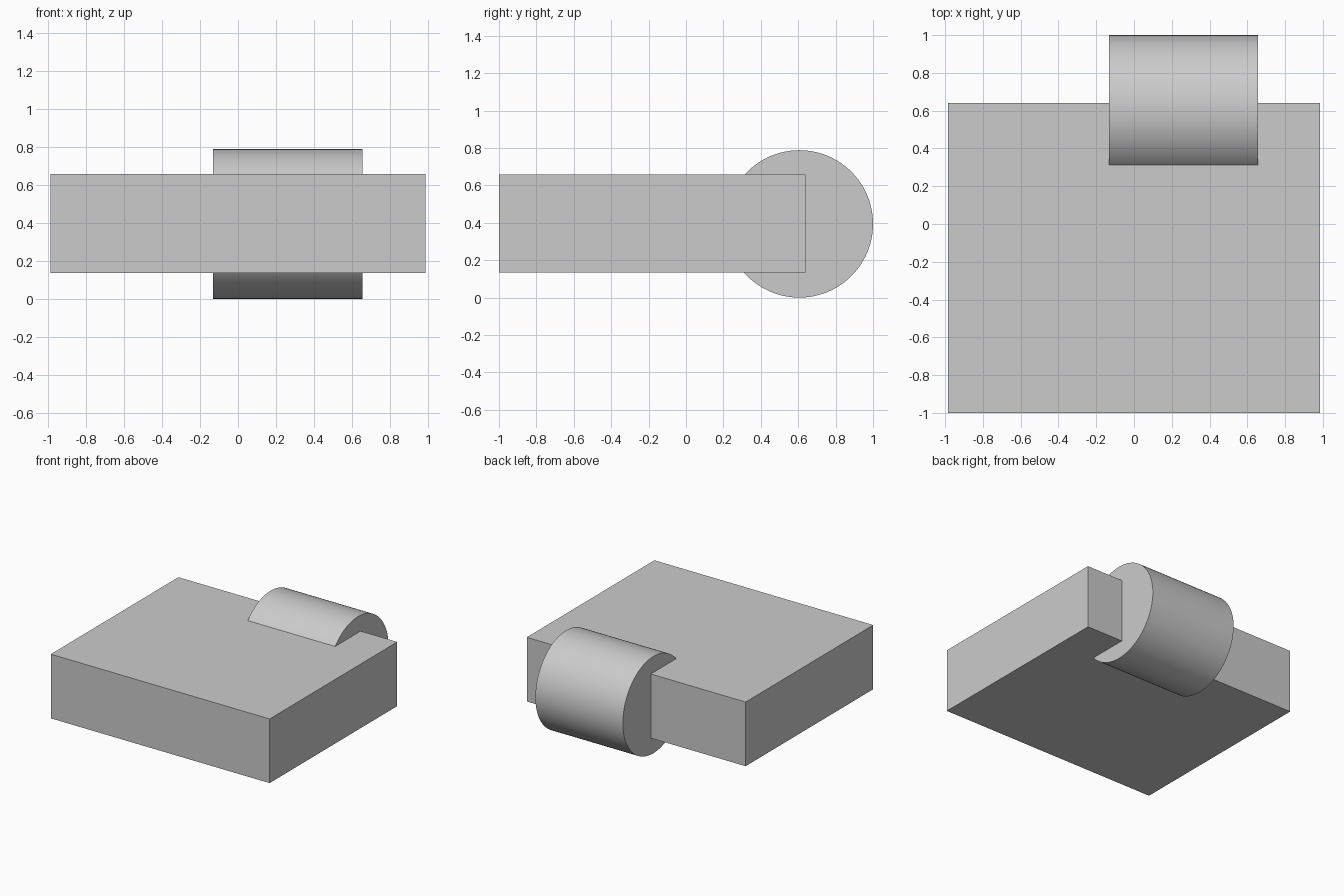
import bpy
import math

default = bpy.data.objects.get("Cube")
if default:
    bpy.data.objects.remove(default, do_unlink=True)

# Single plain grey
GREY = (0.6, 0.6, 0.6, 1.0)
grey = bpy.data.materials.new("light grey")
grey.use_nodes = True
grey.diffuse_color = GREY
grey.node_tree.nodes["Principled BSDF"].inputs["Base Color"].default_value = GREY


def finish(name):
    """Name the active object, apply its transform and colour it."""
    obj = bpy.context.active_object
    obj.name = name
    bpy.ops.object.transform_apply(location=False, rotation=True, scale=True)
    obj.data.materials.append(grey)
    return obj


# Flat slab
bpy.ops.mesh.primitive_cube_add(size=1, location=(0, -0.18, 0.396))
bpy.context.active_object.scale = (1.97, 1.64, 0.522)
finish("slab")

# Round barrel lying along x, set into the back edge of the slab
RADIUS = 0.394
bpy.ops.mesh.primitive_cylinder_add(
    vertices=96, radius=RADIUS, depth=0.787,
    location=(0.262, 1 - RADIUS, RADIUS), rotation=(0, math.pi / 2, 0))
finish("barrel")
bpy.ops.object.shade_smooth_by_angle(angle=math.radians(30))
